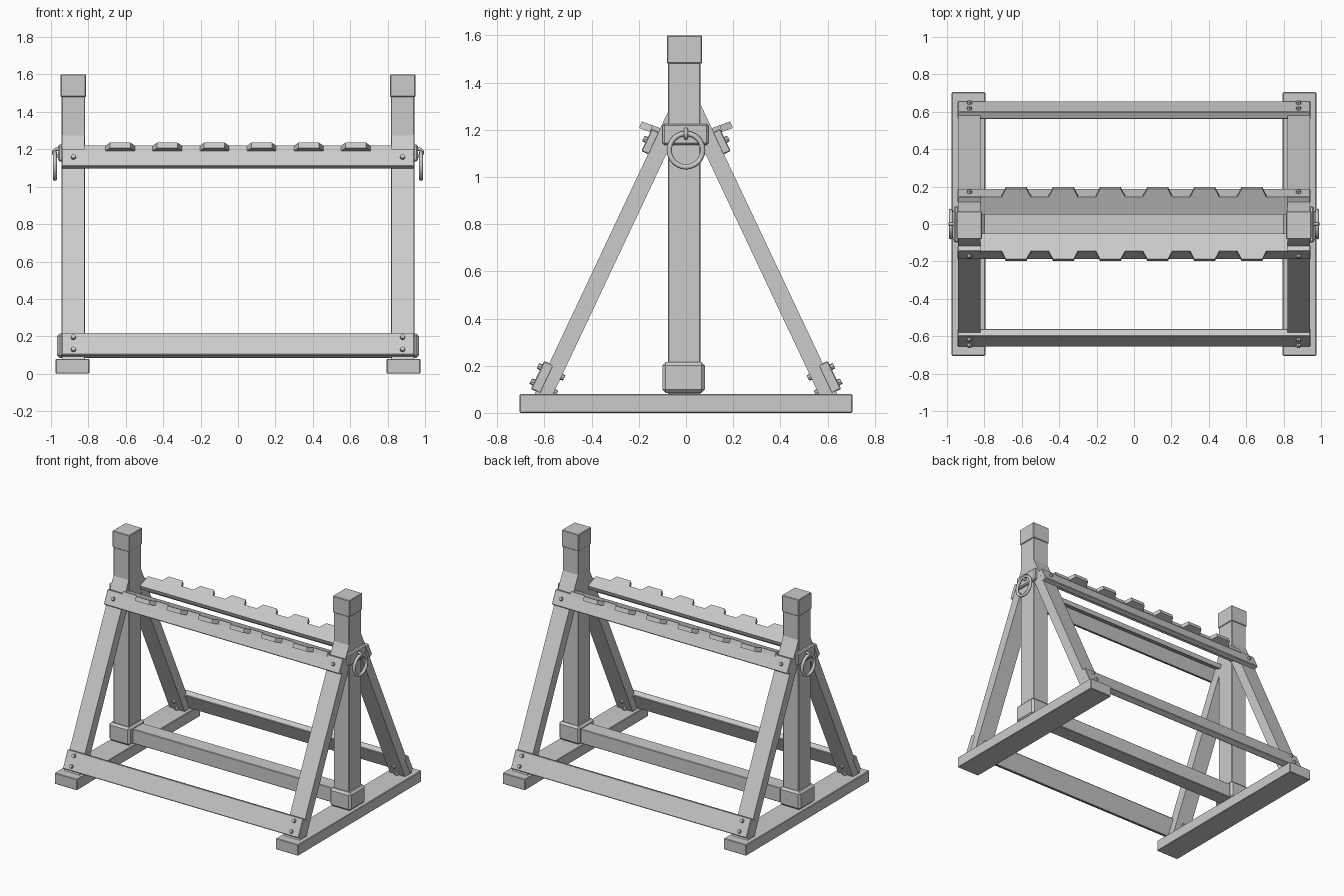
import bpy, bmesh, math
from mathutils import Vector, Matrix

if "Cube" in bpy.data.objects:
    bpy.data.objects.remove(bpy.data.objects["Cube"])

mat = bpy.data.materials.new("plain grey")
mat.diffuse_color = (0.6, 0.6, 0.6, 1)
mat.use_nodes = True
mat.node_tree.nodes["Principled BSDF"].inputs["Base Color"].default_value = mat.diffuse_color

def finish(name, bm, bevel=0.0, smooth=False):
    bmesh.ops.recalc_face_normals(bm, faces=bm.faces)
    me = bpy.data.meshes.new(name)
    bm.to_mesh(me)
    bm.free()
    me.materials.append(mat)
    for p in me.polygons:
        p.use_smooth = smooth
    ob = bpy.data.objects.new(name, me)
    bpy.context.collection.objects.link(ob)
    if bevel:
        m = ob.modifiers.new("bevel", 'BEVEL')
        m.width = bevel
        m.segments = 1
    return ob

def extrude(name, pts, vec, bevel=0.0):
    """Closed outline of 3D points swept along vec."""
    bm = bmesh.new()
    f = bm.faces.new([bm.verts.new(p) for p in pts])
    r = bmesh.ops.extrude_face_region(bm, geom=[f])
    bmesh.ops.translate(bm, vec=vec, verts=[v for v in r["geom"] if isinstance(v, bmesh.types.BMVert)])
    return finish(name, bm, bevel)

def box(name, x, y, z, bevel=0.004):
    pts = [(x[0], y[0], z[0]), (x[1], y[0], z[0]), (x[1], y[1], z[0]), (x[0], y[1], z[0])]
    return extrude(name, pts, Vector((0, 0, z[1] - z[0])), bevel)

def bolt(name, pos, axis, r=0.016, h=0.03):
    bm = bmesh.new()
    m = Matrix.Translation(pos) @ Vector(axis).to_track_quat('Z', 'Y').to_matrix().to_4x4()
    bmesh.ops.create_cone(bm, cap_ends=True, segments=8, radius1=r, radius2=r * 0.75, depth=h, matrix=m)
    return finish(name, bm)

def ring(name, c, R, r, axis='X', n=24, k=8):
    bm = bmesh.new()
    grid = []
    for i in range(n):
        a = 2 * math.pi * i / n
        row = []
        for j in range(k):
            b = 2 * math.pi * j / k
            q = R + r * math.cos(b)
            u, v, w = r * math.sin(b), q * math.cos(a), q * math.sin(a)
            p = (u, v, w) if axis == 'X' else (v, u, w)
            row.append(bm.verts.new(Vector(p) + Vector(c)))
        grid.append(row)
    for i in range(n):
        for j in range(k):
            i2, j2 = (i + 1) % n, (j + 1) % k
            bm.faces.new((grid[i][j], grid[i2][j], grid[i2][j2], grid[i][j2]))
    return finish(name, bm, smooth=True)

def span(s, a, b):
    return tuple(sorted((s * a, s * b)))

# End frames: foot, post, cap, base block, ring fitting
for s, side in ((-1, "left"), (1, "right")):
    box(side + "_foot", span(s, 0.795, 0.975), (-0.705, 0.705), (0.0, 0.08))
    box(side + "_post", span(s, 0.818, 0.943), (-0.077, 0.062), (0.08, 1.49))
    box(side + "_post_cap", span(s, 0.813, 0.949), (-0.081, 0.067), (1.48, 1.6))
    box(side + "_post_base", span(s, 0.80, 0.967), (-0.1, 0.08), (0.085, 0.215), 0.014)
    box(side + "_ring_plate", span(s, 0.935, 0.962), (-0.1, 0.095), (1.135, 1.225), 0.008)
    ring(side + "_pull_ring", (s * 0.979, 0, 1.113), 0.071, 0.011)
    ring(side + "_ring_staple", (s * 0.968, 0, 1.183), 0.018, 0.009, 'Y', 12, 6)

# Stretcher between the posts
box("low_stretcher", (-0.82, 0.82), (-0.056, 0.056), (0.09, 0.195))

# Sloping parts on the front and back
for s, side in ((-1, "front"), (1, "back")):
    along = Vector((0, -s * 0.427, 0.904))
    out = Vector((0, s * 0.904, 0.427))

    # Slanted braces, cut flush against the posts
    for e, end in ((-1, "left"), (1, "right")):
        x0 = e * 0.82
        pts = [(x0, s * 0.643, 0.075), (x0, s * 0.565, 0.075), (x0, s * 0.058, 1.15), (x0, s * 0.058, 1.315)]
        extrude(f"{side}_{end}_brace", pts, Vector((e * 0.122, 0, 0)))

    # Cross rails: outer face centre, half height, thickness, bolt offsets
    for nm, c, h, t, offs in (("lower", (0.629, 0.161), 0.066, 0.045, (-0.036, 0.036)),
                              ("upper", (0.167, 1.157), 0.052, 0.036, (0.0,))):
        mid = Vector((0, s * c[0], c[1]))
        x0 = Vector((-0.943, 0, 0))
        pts = [mid + x0 + along * a - out * b for a, b in ((-h, 0), (h, 0), (h, t), (-h, t))]
        extrude(f"{side}_{nm}_rail", pts, Vector((1.886, 0, 0)), 0.004)
        for e in (-1, 1):
            for o in offs:
                p = mid + Vector((e * 0.88, 0, 0)) + along * o
                bolt(f"{side}_{nm}_bolt", p, out)
                if nm == "lower":
                    bolt(f"{side}_inner_bolt", p - out * 0.093, -out)

    # Notched holder board, tilted up and outwards
    tilt = Vector((0, s * 0.94, 0.342))
    up = Vector((0, -s * 0.342, 0.94))
    base = Vector((0, s * 0.06, 1.157))
    edge = [(-0.82, 0), (-0.82, 0.1)]
    for i in range(6):
        cx = -0.63 + 0.252 * i
        edge += [(cx - 0.078, 0.1), (cx - 0.055, 0.147), (cx + 0.055, 0.147), (cx + 0.078, 0.1)]
    edge += [(0.82, 0.1), (0.82, 0)]
    extrude(f"{side}_notched_board", [base + Vector((x, 0, 0)) + tilt * v for x, v in edge], up * 0.03)
